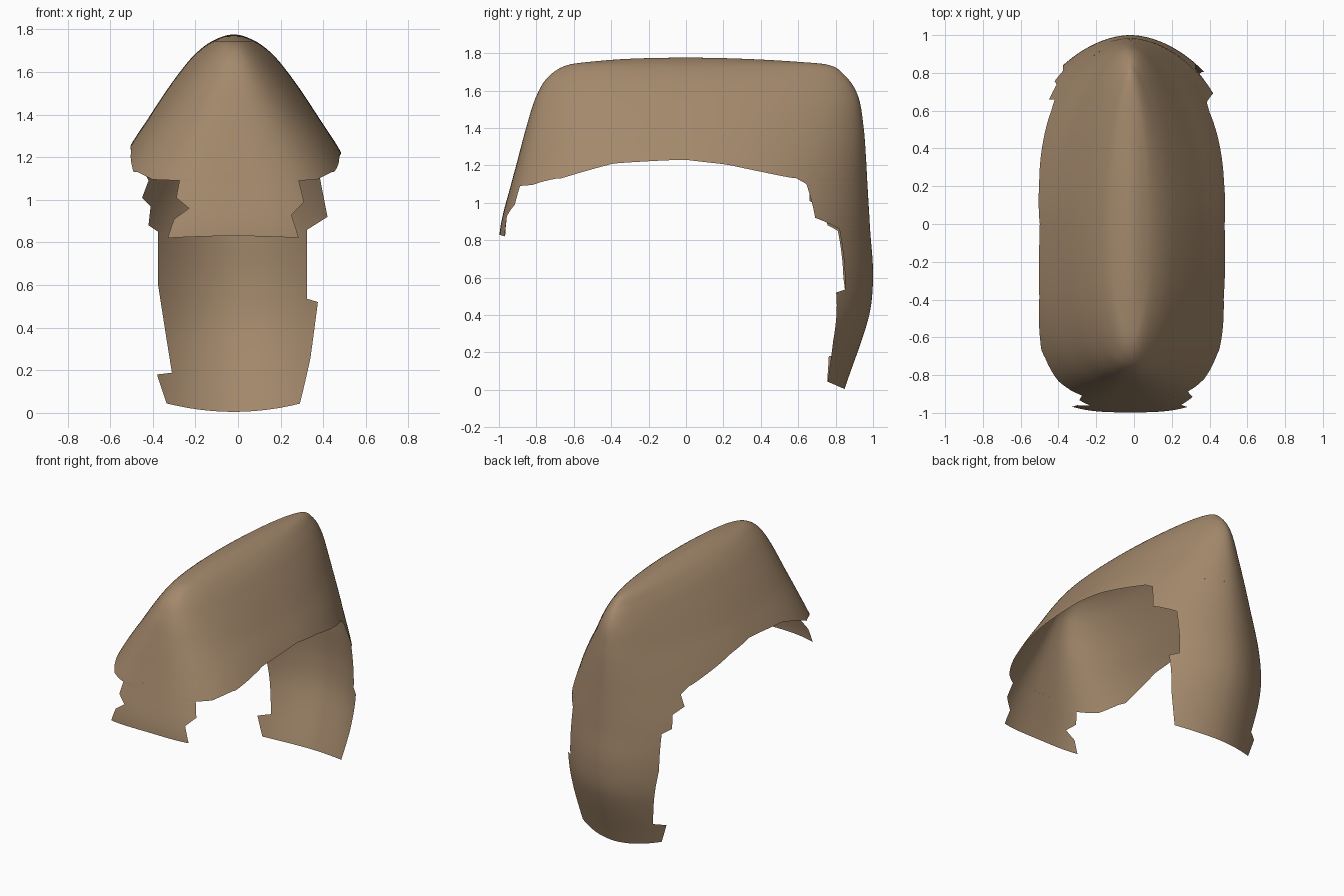
import bpy, bmesh, math

if "Cube" in bpy.data.objects:
    bpy.data.objects.remove(bpy.data.objects["Cube"], do_unlink=True)

TOP = 1.776
SHIFT = -0.02      # the ridge sits slightly off centre
SEAM = 1.13        # height where the flaps join the crown

# Horizontal sections: height, half width, reach to front, reach to back
SECTIONS = [
    (TOP, 0, 0, 0), (1.77, .04, .3, .3), (1.755, .08, .5, .58),
    (1.74, .11, .62, .75), (1.68, .185, .73, .85), (1.57, .275, .80, .92),
    (1.4, .39, .855, .95), (1.23, .50, .90, .963), (1.1, .57, .935, .97),
    (.85, .68, .995, .985), (.6, .715, 1, 1), (.38, .72, 1, .975), (-.02, .72, 1, .84),
]
# Crown hem height against the sine of the angle around it
HEM = [(-1, SEAM), (-.62, SEAM), (-.3, 1.21), (0, 1.23), (.25, 1.205), (.57, 1.14), (.63, SEAM), (1, SEAM)]

# Torn side edges of the flaps: height, x
FRONT_L = [(SEAM, -.47), (1.095, -.40), (1.09, -.275), (1.01, -.29), (.96, -.23), (.91, -.30), (.83, -.33)]
FRONT_R = [(SEAM, .44), (1.095, .37), (1.09, .285), (.99, .31), (.93, .25), (.83, .285)]
BACK_L = [(SEAM, -.44), (1.09, -.42), (1.01, -.45), (.97, -.41), (.88, -.42), (.85, -.375),
          (.6, -.375), (.18, -.31), (.165, -.38), (.005, -.335)]
BACK_R = [(SEAM, .40), (1.1, .385), (.92, .42), (.86, .325), (.535, .325), (.52, .375), (.25, .34), (.005, .29)]


def linear(table, k):
    """Piecewise linear lookup; works for rising or falling keys."""
    for (a, va), (b, vb) in zip(table, table[1:]):
        if min(a, b) <= k <= max(a, b):
            return va + (vb - va) * (k - a) / (b - a)
    return table[-1][1]


KEYS = [math.sqrt(TOP - s[0]) for s in SECTIONS]


def smooth(col, z):
    """Cubic lookup of one section column."""
    q = math.sqrt(max(0, TOP - z))
    v = [s[col] for s in SECTIONS]
    last = len(v) - 1
    i = max(k for k in range(last) if KEYS[k] <= q or k == 0)

    def slope(k):
        a, b = max(k - 1, 0), min(k + 1, last)
        return (v[b] - v[a]) / (KEYS[b] - KEYS[a])
    h = KEYS[i + 1] - KEYS[i]
    t = min(1, (q - KEYS[i]) / h)
    return ((2*t**3 - 3*t*t + 1) * v[i] + (t**3 - 2*t*t + t) * h * slope(i)
            + (3*t*t - 2*t**3) * v[i + 1] + (t**3 - t*t) * h * slope(i + 1))


def section(z, back):
    """Half width, reach and roundness of the shell at a height."""
    n = 1.85 if back else min(3, 2.3 + max(0, 1.7 - z) * 1.1)
    return smooth(1, z), smooth(3 if back else 2, z), n


def crown_point(s, angle):
    sn, cs = math.sin(angle), math.cos(angle)
    hem = linear(HEM, sn)
    if cs < 0 and abs(sn) < .6:
        hem += .035 * (1 - abs(sn) / .6) ** .5
    z = TOP - (TOP - hem) * s * s
    w, b, n = section(z, sn > 0)
    x = math.copysign(w * abs(cs) ** (2 / n), cs)
    y = math.copysign(b * abs(sn) ** (2 / n), sn)
    return x + SHIFT, y, z


def flap_point(t, u, left, right, back, curl):
    z = SEAM + (left[-1][0] - SEAM) * t
    xl, xr = linear(left, z), linear(right, z)
    x = xr + (xl - xr) * u if back else xl + (xr - xl) * u
    z += curl * t ** 8 * (x - SHIFT) ** 2
    w, b, n = section(z, back)
    y = b * max(0, 1 - abs((x - SHIFT) / w) ** n) ** (1 / n)
    return x, y if back else -y, z


cloth = bpy.data.materials.new("tan_cloth")
cloth.use_nodes = True
TAN = (.37, .25, .15, 1)
cloth.diffuse_color = TAN
for node in cloth.node_tree.nodes:
    if node.type == 'BSDF_PRINCIPLED':
        node.inputs["Base Color"].default_value = TAN
        node.inputs["Roughness"].default_value = .8


def sheet(name, point, rows, cols):
    """Grid of quads; rows and cols are parameter lists."""
    bm = bmesh.new()
    grid = [[bm.verts.new(point(r, c)) for c in cols] for r in rows]
    for a, b in zip(grid, grid[1:]):
        for j in range(len(cols) - 1):
            bm.faces.new((a[j], b[j], b[j + 1], a[j + 1]))
    bmesh.ops.remove_doubles(bm, verts=bm.verts, dist=.0002)
    for f in bm.faces:
        f.smooth = True
    mesh = bpy.data.meshes.new(name)
    bm.to_mesh(mesh)
    bm.free()
    mesh.materials.append(cloth)
    bpy.context.collection.objects.link(bpy.data.objects.new(name, mesh))


def steps(n):
    return [i / n for i in range(n + 1)]


def flap(name, left, right, back, curl):
    # rows include every torn corner so the steps stay crisp
    drop = SEAM - left[-1][0]
    rows = sorted(set(steps(40) + [(SEAM - z) / drop for z, _ in left + right]))
    sheet(name, lambda t, u: flap_point(t, u, left, right, back, curl), rows, steps(40))


# Ridge and sloping sides
sheet("crown", crown_point, steps(48), [2 * math.pi * k for k in steps(160)])
# Short front flap and long back flap
flap("front_flap", FRONT_L, FRONT_R, False, -.1)
flap("back_flap", BACK_L, BACK_R, True, .4)
